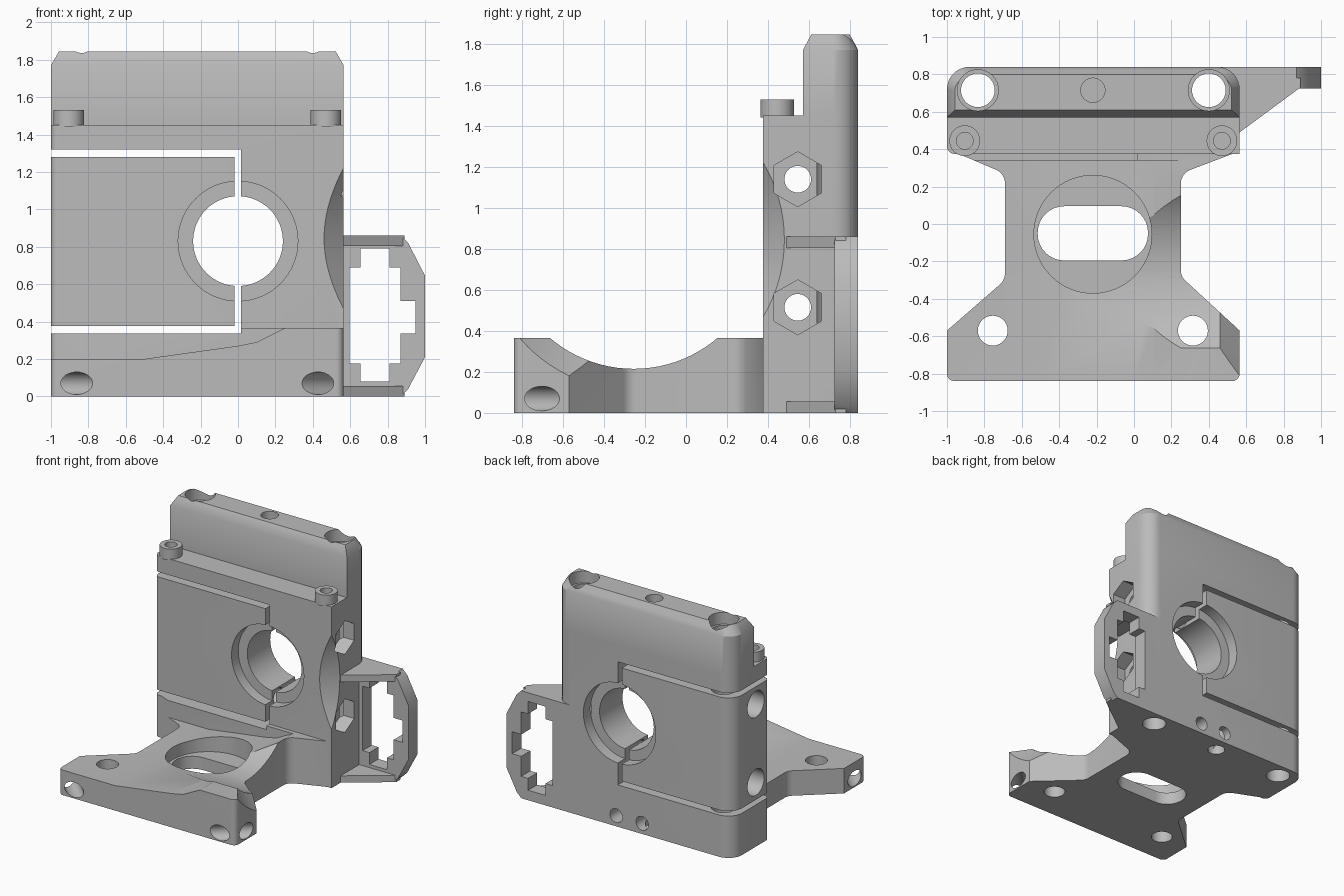
import bpy, bmesh, math
from mathutils import Matrix, Vector

if "Cube" in bpy.data.objects:
    bpy.data.objects.remove(bpy.data.objects["Cube"], do_unlink=True)

grey = bpy.data.materials.new("plain_grey")
grey.use_nodes = True
grey.diffuse_color = (0.5, 0.5, 0.5, 1)
grey.node_tree.nodes["Principled BSDF"].inputs["Base Color"].default_value = (0.5, 0.5, 0.5, 1)


def circle(u, v, r, n=48, start=0.0):
    return [(u + r * math.cos(start + math.tau * i / n),
             v + r * math.sin(start + math.tau * i / n)) for i in range(n)]


def rect(u0, u1, v0, v1):
    return [(u0, v0), (u1, v0), (u1, v1), (u0, v1)]


def rounded(corners, steps=8):
    """Polygon from (x, y, radius) corners, each replaced by a fillet arc."""
    out = []
    for i, (x, y, r) in enumerate(corners):
        p = Vector((x, y))
        if r == 0:
            out.append((x, y))
            continue
        a = (Vector(corners[i - 1][:2]) - p).normalized()
        b = (Vector(corners[(i + 1) % len(corners)][:2]) - p).normalized()
        half = a.angle(b) / 2
        centre = p + (a + b).normalized() * (r / math.sin(half))
        s = p + a * (r / math.tan(half)) - centre
        e = p + b * (r / math.tan(half)) - centre
        for k in range(steps + 1):
            d = s.slerp(e, k / steps)
            out.append(tuple(centre + d.normalized() * r))
    return out


def prism(name, pts, axis, a, b, end=None):
    """Extrude (or loft to a second outline) along an axis from a to b."""
    place = {"x": lambda u, v, w: (w, u, v),
             "y": lambda u, v, w: (u, w, v),
             "z": lambda u, v, w: (u, v, w)}[axis]
    bm = bmesh.new()
    lo = [bm.verts.new(place(u, v, a)) for u, v in pts]
    hi = [bm.verts.new(place(u, v, b)) for u, v in (end or pts)]
    bm.faces.new(lo)
    bm.faces.new(hi)
    n = len(lo)
    for i in range(n):
        bm.faces.new((lo[i], lo[(i + 1) % n], hi[(i + 1) % n], hi[i]))
    bmesh.ops.recalc_face_normals(bm, faces=bm.faces)
    mesh = bpy.data.meshes.new(name)
    bm.to_mesh(mesh)
    bm.free()
    mesh.materials.append(grey)
    ob = bpy.data.objects.new(name, mesh)
    bpy.context.collection.objects.link(ob)
    return ob


def combine(target, tool, operation="DIFFERENCE"):
    bpy.context.view_layer.objects.active = target
    mod = target.modifiers.new("combine", "BOOLEAN")
    mod.operation, mod.solver, mod.object = operation, "EXACT", tool
    bpy.ops.object.modifier_apply(modifier=mod.name)
    bpy.data.objects.remove(tool, do_unlink=True)


def cut(target, *args, **kw):
    combine(target, prism("cutter", *args, **kw))


def smooth(ob):
    bpy.ops.object.select_all(action="DESELECT")
    ob.select_set(True)
    bpy.context.view_layer.objects.active = ob
    bpy.ops.object.shade_smooth_by_angle(angle=math.radians(30))


L, R, BACK = -1.0, 0.565, 0.84
MID = (L + R) / 2

# Foot with a narrow waist and splayed front arms
base = prism("base", rounded([
    (L, -0.84, 0.04), (R, -0.84, 0.04), (R, -0.57, 0), (0.25, -0.28, 0.08),
    (0.25, 0.27, 0.08), (0.54, 0.38, 0), (0.54, 0.5, 0), (-0.95, 0.5, 0),
    (-0.95, 0.38, 0), (-0.69, 0.27, 0.08), (-0.69, -0.3, 0.08), (L, -0.57, 0)]),
    "z", 0, 0.365)
# Lowered, sloping left side of the foot
cut(base, [(-1.1, 0.2), (-0.5, 0.2), (0, 0.27), (0.1, 0.29), (0.25, 0.365),
           (0.25, 0.5), (-1.1, 0.5)], "y", -1, 0.34)

# Upright block, its taller back half and the chamfered top
body = prism("clamp_body", rounded([(L, 0.375, 0.04), (R, 0.375, 0),
                                    (R, BACK, 0.12), (L, BACK, 0.12)]), "z", 0, 1.45)
back = rounded([(L, 0.57, 0), (R, 0.57, 0), (R, BACK, 0.12), (L, BACK, 0.12)])
top = [(MID + (x - MID) * 0.945, 0.705 + (y - 0.705) * 0.7) for x, y in back]
combine(body, prism("upper", back, "z", 1.45, 1.77), "UNION")
combine(body, prism("top", back, "z", 1.77, 1.845, end=top), "UNION")
combine(body, base, "UNION")

# Side bracket: plate, stepped opening and two triangular flanges
plate = prism("bracket", [(0.42, 0), (0.87, 0), (0.91, 0.04), (1, 0.21), (1, 0.645),
                          (0.91, 0.82), (0.87, 0.86), (0.42, 0.86)], "y", 0.725, BACK)
combine(body, plate, "UNION")
for z in (0, 0.805):
    combine(body, prism("flange", [(0.5, 0.49), (R, 0.49), (0.89, 0.73), (0.89, 0.78),
                                   (0.5, 0.78)], "z", z, z + 0.055), "UNION")
cut(body, [(0.655, 0.08), (0.81, 0.08), (0.81, 0.175), (0.87, 0.175), (0.87, 0.335),
           (0.95, 0.335), (0.95, 0.51), (0.87, 0.51), (0.87, 0.69), (0.81, 0.69),
           (0.81, 0.79), (0.655, 0.79), (0.655, 0.69), (0.595, 0.69),
           (0.595, 0.175), (0.655, 0.175)], "y", 0.6, 1)

# Round clearance across the foot, flaring out at the right side
AX = (-0.255, 0.845)
cut(body, circle(*AX, 0.63, 96), "x", -1.2, 0.46)
cut(body, circle(*AX, 0.63, 96), "x", 0.46, 0.575, end=circle(*AX, 0.745, 96))

# Main bore with a shallow seat on both faces
cut(body, circle(0, 0.83, 0.24, 64), "y", 0.2, 1)
cut(body, circle(0, 0.83, 0.32, 64), "y", 0.3, 0.46)
cut(body, circle(0, 0.83, 0.32, 64), "y", 0.75, 0.9)

# Slit that frees the left jaw
slit = [(-1.1, 0.335), (0.015, 0.335), (0.015, 1.32), (-1.1, 1.32),
        (-1.1, 1.28), (-0.02, 1.28), (-0.02, 0.375), (-1.1, 0.375)]
cut(body, slit, "y", 0.25, 1)

# Cross bolts with nut pockets on the right and head seats on the left
for z in (0.515, 1.14):
    cut(body, circle(0.545, z, 0.065, 32), "x", -1.2, 0.7)
    cut(body, circle(0.545, z, 0.134, 6, math.pi / 2), "x", 0.45, 0.7)
    cut(body, circle(0.545, z, 0.105, 32), "x", -1.2, -0.86)

# Vertical holes through the block
for x in (-0.835, 0.4):
    cut(body, circle(x, 0.715, 0.09, 32), "z", -0.1, 2)
    cut(body, circle(x, 0.715, 0.11, 32), "z", 1.75, 2)
cut(body, circle(-0.22, 0.715, 0.065, 32), "z", 1.55, 2)
cut(body, circle(-0.22, 0.715, 0.065, 32), "z", -0.1, 0.25)

# Pair of small holes low on the back
for x in (-0.2, 0.03):
    cut(body, circle(x, 0.085, 0.055, 32), "y", 0.65, 1)

# Foot: round seat, long slot, mounting holes
cut(body, circle(-0.22, -0.055, 0.315, 64), "z", 0.1, 0.6)
cut(body, rounded([(-0.515, -0.195, 0.142), (0.075, -0.195, 0.142),
                   (0.075, 0.095, 0.142), (-0.515, 0.095, 0.142)]), "z", -0.1, 0.3)
for x in (-0.755, 0.315):
    cut(body, circle(x, -0.57, 0.08, 32), "z", -0.1, 0.6)

# Diagonal holes across the two front corners
for x, turn in ((-0.932, -45), (0.497, 45)):
    tool = prism("cutter", circle(0, 0.07, 0.06, 32), "x", -0.25, 0.25)
    tool.data.transform(Matrix.Translation((x, -0.77, 0))
                        @ Matrix.Rotation(math.radians(turn), 4, "Z"))
    combine(body, tool)
smooth(body)

# Hollow screw heads on the front ledge
for side, x in (("right", -0.905), ("left", 0.47)):
    head = prism(side + "_screw_head", circle(x, 0.445, 0.082, 32), "z", 1.44, 1.53)
    cut(head, circle(x, 0.445, 0.045, 32), "z", 1.47, 1.6)
    smooth(head)
